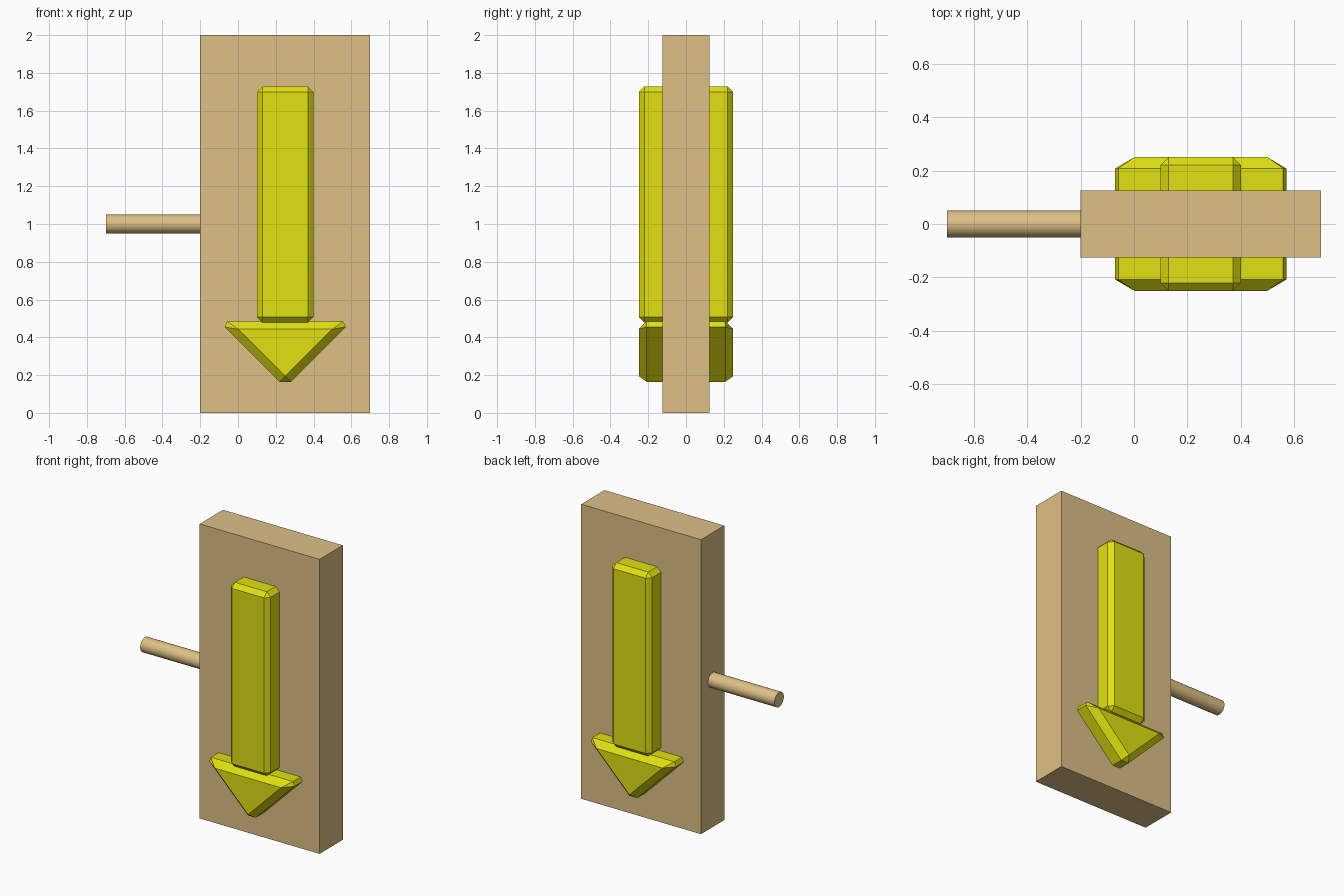
import bpy, bmesh, math
from mathutils import Matrix, Vector

if "Cube" in bpy.data.objects:
    bpy.data.objects.remove(bpy.data.objects["Cube"])


def material(name, rgb):
    m = bpy.data.materials.new(name)
    m.diffuse_color = (*rgb, 1)
    m.use_nodes = True
    m.node_tree.nodes["Principled BSDF"].inputs["Base Color"].default_value = m.diffuse_color
    return m


wood = material("light wood", (0.73, 0.53, 0.24))
yellow = material("yellow", (0.75, 0.75, 0.006))


def finish(name, bm, mat):
    bmesh.ops.recalc_face_normals(bm, faces=bm.faces[:])
    me = bpy.data.meshes.new(name)
    bm.to_mesh(me)
    bm.free()
    me.materials.append(mat)
    ob = bpy.data.objects.new(name, me)
    bpy.context.collection.objects.link(ob)
    return ob


def plate(name, profile, half_depth, mat, bevel=0):
    """Extrude an (x, z) outline along y, with optional chamfered edges."""
    bm = bmesh.new()
    face = bm.faces.new([bm.verts.new((x, -half_depth, z)) for x, z in profile])
    ext = bmesh.ops.extrude_face_region(bm, geom=[face], use_keep_orig=True)
    verts = [g for g in ext["geom"] if isinstance(g, bmesh.types.BMVert)]
    bmesh.ops.translate(bm, verts=verts, vec=Vector((0, 2 * half_depth, 0)))
    bmesh.ops.recalc_face_normals(bm, faces=bm.faces[:])
    if bevel:
        bmesh.ops.bevel(bm, geom=bm.edges[:], offset=bevel, offset_type='OFFSET',
                        segments=1, profile=0.5, affect='EDGES')
    return finish(name, bm, mat)


def rect(x0, x1, z0, z1):
    return [(x0, z0), (x1, z0), (x1, z1), (x0, z1)]


# Sign board
plate("sign_board", rect(-0.2, 0.7, 0, 2), 0.125, wood)

# Arrow, showing on both sides of the board
plate("arrow_shaft", rect(0.1, 0.4, 0.478, 1.728), 0.25, yellow, 0.03)
plate("arrow_head", [(0.25, 0.135), (0.6, 0.485), (-0.1, 0.485)], 0.25, yellow, 0.042)

# Round mounting rod
bm = bmesh.new()
bmesh.ops.create_cone(bm, cap_ends=True, segments=32, radius1=0.05, radius2=0.05, depth=0.5,
                      matrix=Matrix.Translation((-0.45, 0, 1)) @ Matrix.Rotation(math.pi / 2, 4, 'Y'))
rod = finish("mounting_rod", bm, wood)
bpy.context.view_layer.objects.active = rod
rod.select_set(True)
bpy.ops.object.shade_smooth_by_angle(angle=math.radians(40))
